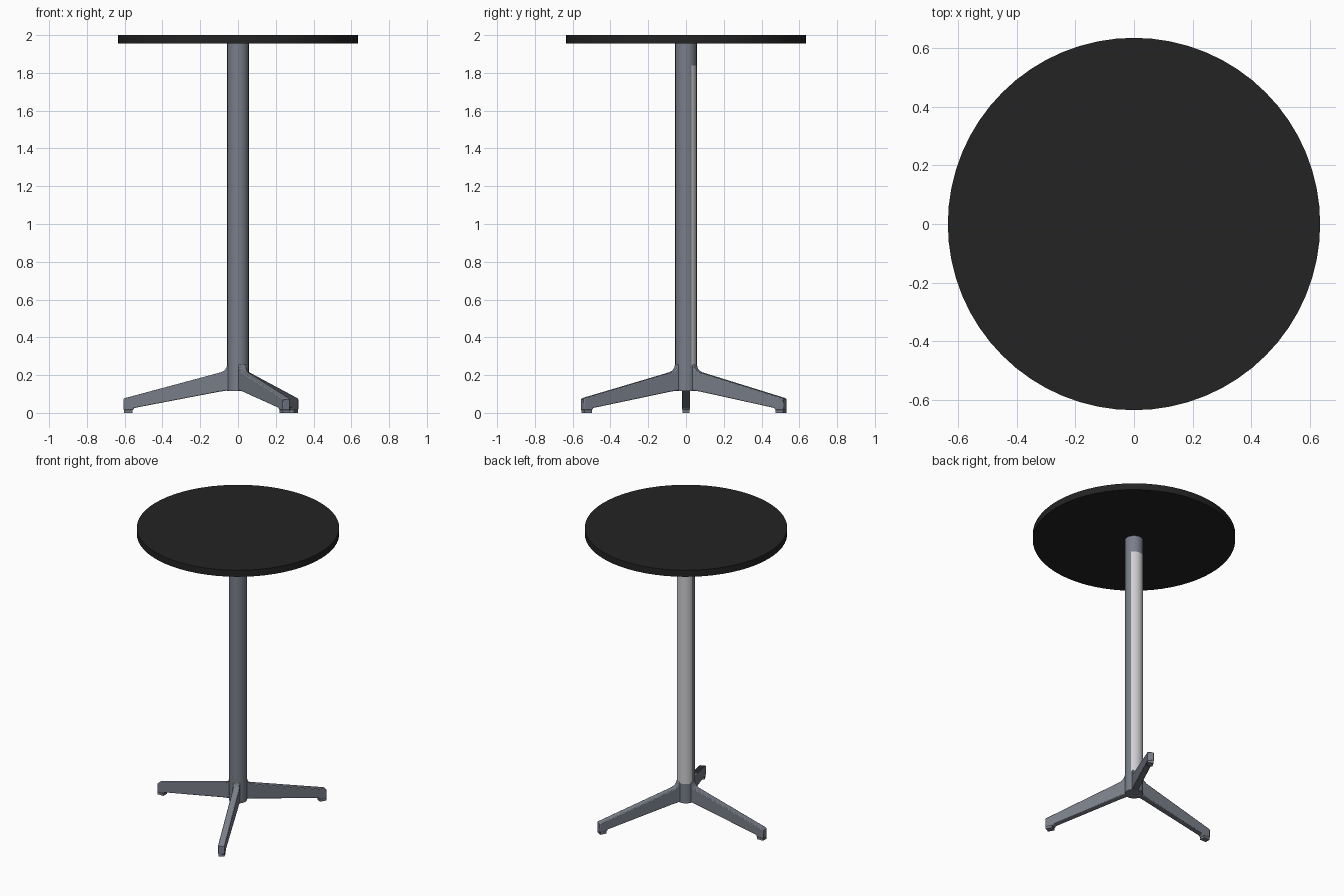
import bpy, bmesh, math
from mathutils import Matrix

if "Cube" in bpy.data.objects:
    bpy.data.objects.remove(bpy.data.objects["Cube"])


def material(name, rgb):
    m = bpy.data.materials.new(name)
    m.diffuse_color = (*rgb, 1)
    m.use_nodes = True
    m.node_tree.nodes["Principled BSDF"].inputs["Base Color"].default_value = m.diffuse_color
    return m


BLACK = material("black top", (0.017, 0.017, 0.017))
GREY = material("blue grey metal", (0.19, 0.21, 0.25))
LIGHT = material("light metal", (0.62, 0.62, 0.64))


def make(name, bm, *mats):
    bmesh.ops.recalc_face_normals(bm, faces=bm.faces)
    me = bpy.data.meshes.new(name)
    bm.to_mesh(me)
    bm.free()
    ob = bpy.data.objects.new(name, me)
    bpy.context.collection.objects.link(ob)
    for m in mats:
        me.materials.append(m)
    return ob


def smooth(ob):
    bpy.ops.object.select_all(action='DESELECT')
    ob.select_set(True)
    bpy.context.view_layer.objects.active = ob
    bpy.ops.object.shade_smooth_by_angle(angle=math.radians(35))


def lathe(name, r, z0, z1, n, *mats, cuts=()):
    bm = bmesh.new()
    bmesh.ops.create_cone(bm, cap_ends=True, segments=n, radius1=r, radius2=r,
                          depth=z1 - z0,
                          matrix=Matrix.Translation((0, 0, (z0 + z1) / 2)))
    for z in cuts:
        bmesh.ops.bisect_plane(bm, geom=bm.verts[:] + bm.edges[:] + bm.faces[:],
                               plane_co=(0, 0, z), plane_no=(0, 0, 1))
    return make(name, bm, *mats)


def extrude_profile(name, pts, half, angle, bevel):
    # side profile (radius, height) given a width and turned about z
    bm = bmesh.new()
    f = bm.faces.new([bm.verts.new((r, -half, z)) for r, z in pts])
    ext = bmesh.ops.extrude_face_region(bm, geom=[f])["geom"]
    bmesh.ops.translate(bm, vec=(0, 2 * half, 0),
                        verts=[v for v in ext if isinstance(v, bmesh.types.BMVert)])
    ob = make(name, bm, GREY)
    ob.rotation_euler.z = math.radians(angle)
    if bevel:
        b = ob.modifiers.new("soft edges", 'BEVEL')
        b.width, b.segments = bevel, 2
        b.limit_method, b.angle_limit = 'ANGLE', math.radians(50)
    smooth(ob)


# round top
smooth(lathe("table_top", 0.635, 1.955, 2.0, 64, BLACK))

# column with a light panel on its back left side
column = lathe("column", 0.057, 0.117, 1.957, 48, GREY, LIGHT, cuts=(0.25, 1.84))
for p in column.data.polygons:
    c = p.center
    if abs(p.normal.z) < 0.5 and 0.25 < c.z < 1.84:
        if 32 < math.degrees(math.atan2(c.y, c.x)) < 165:
            p.material_index = 1
smooth(column)

# three legs with foot pads
LEG = [(0.0, 0.118), (0.06, 0.118), (0.10, 0.112), (0.55, 0.026), (0.555, 0.015),
       (0.606, 0.015), (0.606, 0.072), (0.60, 0.078), (0.09, 0.215), (0.073, 0.224),
       (0.062, 0.238), (0.056, 0.258), (0.0, 0.258)]
PAD = [(0.558, 0), (0.603, 0), (0.603, 0.017), (0.558, 0.017)]
for label, angle in (("left", 180), ("back", 60), ("front", -65)):
    extrude_profile(label + "_leg", LEG, 0.021, angle, 0.005)
    extrude_profile(label + "_foot_pad", PAD, 0.019, angle, 0)
